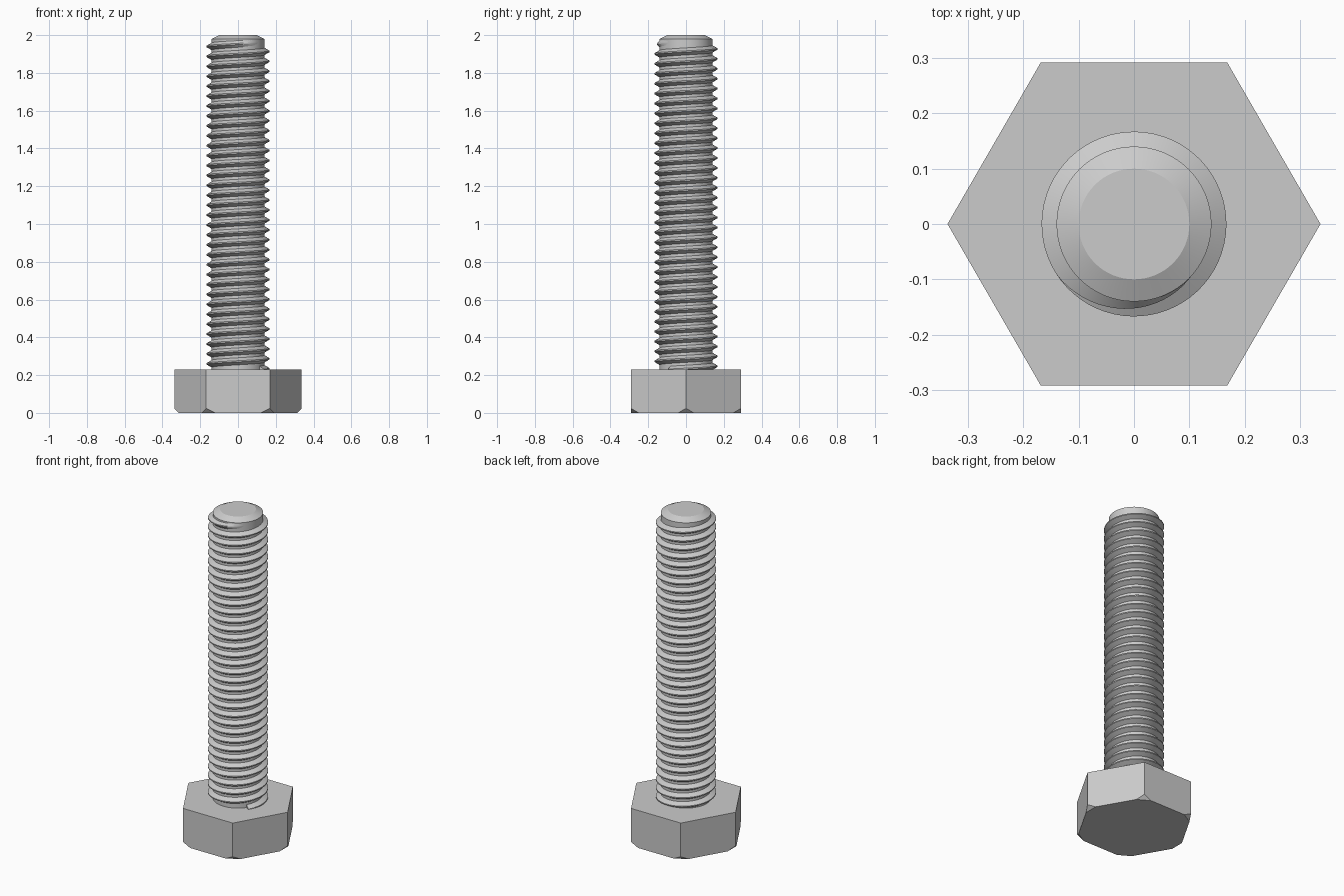
import bpy, bmesh, math
from mathutils import Vector

old = bpy.data.objects.get("Cube")
if old:
    bpy.data.objects.remove(old, do_unlink=True)

steel = bpy.data.materials.new("steel grey")
steel.use_nodes = True
steel.diffuse_color = (0.6, 0.6, 0.6, 1)
steel.node_tree.nodes["Principled BSDF"].inputs["Base Color"].default_value = steel.diffuse_color


def add_object(name, bm, smooth):
    bmesh.ops.recalc_face_normals(bm, faces=bm.faces)
    mesh = bpy.data.meshes.new(name)
    bm.to_mesh(mesh)
    bm.free()
    mesh.materials.append(steel)
    obj = bpy.data.objects.new(name, mesh)
    bpy.context.collection.objects.link(obj)
    if smooth:
        bpy.ops.object.select_all(action='DESELECT')
        obj.select_set(True)
        bpy.context.view_layer.objects.active = obj
        bpy.ops.object.shade_smooth_by_angle(angle=math.radians(25))
    return obj


def polar(radius, angle, z):
    return (radius * math.cos(angle), radius * math.sin(angle), z)


def skin(bm, rings, closed):
    """Join successive rings of vertices with quads."""
    for a, b in zip(rings, rings[1:]):
        n = len(a)
        for i in range(n if closed else n - 1):
            j = (i + 1) % n
            bm.faces.new((a[i], a[j], b[j], b[i]))


HEAD_R, HEAD_H = 0.337, 0.23
CORE_R, CREST_R, PITCH = 0.14, 0.167, 0.0525
STEPS = 64

# Hexagonal head, with the lower corners cut off by sloping planes
bm = bmesh.new()
rings = [[bm.verts.new(polar(HEAD_R, i * math.pi / 3, z)) for i in range(6)] for z in (0, HEAD_H)]
skin(bm, rings, True)
for ring in rings:
    bm.faces.new(ring)
for i in range(6):
    angle = i * math.pi / 3
    cut = bmesh.ops.bisect_plane(
        bm, geom=bm.verts[:] + bm.edges[:] + bm.faces[:],
        plane_co=polar(HEAD_R, angle, 0.024), plane_no=Vector(polar(1, angle, -1)), clear_outer=True)
    edges = [e for e in cut["geom_cut"] if isinstance(e, bmesh.types.BMEdge)]
    bmesh.ops.contextual_create(bm, geom=edges)
add_object("hex_head", bm, False)

# Shank core with a chamfered tip
bm = bmesh.new()
profile = [(CORE_R, HEAD_H - 0.03), (CORE_R, 1.98), (0.1, 2.0)]
rings = [[bm.verts.new(polar(r, i * math.tau / STEPS, z)) for i in range(STEPS)] for r, z in profile]
skin(bm, rings, True)
bm.faces.new(rings[0])
bm.faces.new(rings[-1])
add_object("shank_core", bm, True)

# Right-handed thread ridge, starting inside the head and running out at the tip
bm = bmesh.new()
root_r = CORE_R - 0.002
root_w, crest_w = PITCH * 0.38, PITCH * 0.0625
end, fade = math.radians(325), math.radians(110)
turns = 33
count = turns * STEPS
rings = []
for k in range(count + 1):
    angle = end - (count - k) * math.tau / STEPS
    z = 1.94 + (angle - math.pi) / math.tau * PITCH
    grow = min(1, (end - angle) / fade)
    crest = root_r + (CREST_R - root_r) * grow
    section = [(root_r - 0.003, -root_w), (root_r, -root_w), (crest, -crest_w),
               (crest, crest_w), (root_r, root_w), (root_r - 0.003, root_w)]
    rings.append([bm.verts.new(polar(r, angle, z + dz)) for r, dz in section])
skin(bm, rings, True)
bm.faces.new(rings[0])
bm.faces.new(rings[-1])
add_object("thread", bm, True)
